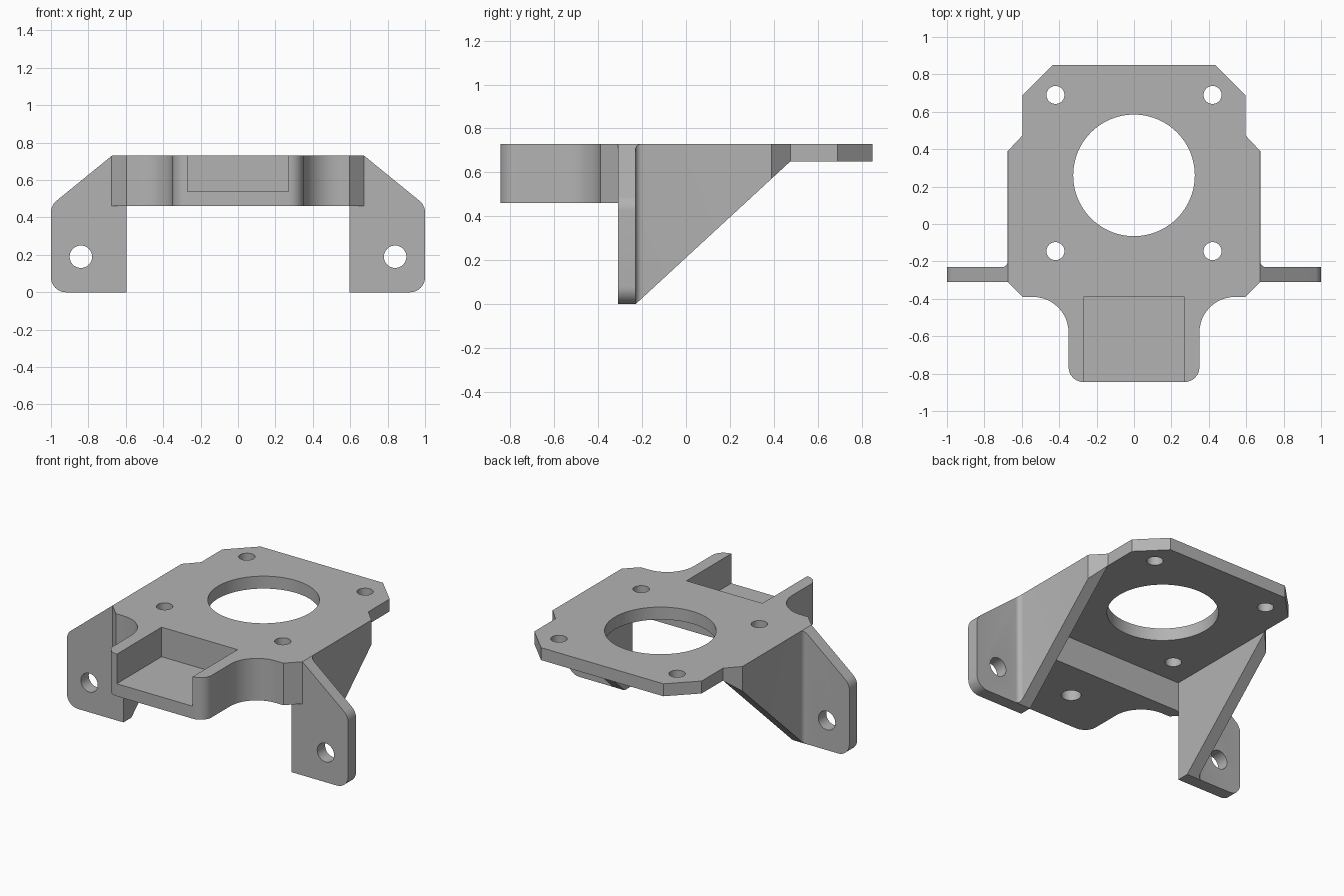
import bpy, bmesh
from math import cos, sin, pi, radians
from mathutils import Vector

cube = bpy.data.objects.get("Cube")
if cube:
    bpy.data.objects.remove(cube)

grey = bpy.data.materials.new("plain_grey")
grey.use_nodes = True
colour = (0.45, 0.45, 0.45, 1)
grey.diffuse_color = colour
grey.node_tree.nodes["Principled BSDF"].inputs["Base Color"].default_value = colour


def arc(cx, cy, r, start, end, steps=12):
    angles = [radians(start + (end - start) * i / steps) for i in range(steps + 1)]
    return [(cx + r * cos(a), cy + r * sin(a)) for a in angles]


def prism(name, points, axis, low, high):
    """Extrude a flat profile along an axis; the points hold the other two coordinates."""
    def place(p, d):
        return {"x": (d, p[0], p[1]), "y": (p[0], d, p[1]), "z": (p[0], p[1], d)}[axis]
    bm = bmesh.new()
    face = bm.faces.new([bm.verts.new(place(p, low)) for p in points])
    grown = bmesh.ops.extrude_face_region(bm, geom=[face])["geom"]
    shift = Vector(place((0, 0), high - low))
    bmesh.ops.translate(bm, vec=shift, verts=[v for v in grown if isinstance(v, bmesh.types.BMVert)])
    bmesh.ops.recalc_face_normals(bm, faces=bm.faces)
    mesh = bpy.data.meshes.new(name)
    bm.to_mesh(mesh)
    bm.free()
    mesh.materials.append(grey)
    obj = bpy.data.objects.new(name, mesh)
    bpy.context.collection.objects.link(obj)
    return obj


def circle(cx, cy, r, steps=48):
    return arc(cx, cy, r, 0, 360, steps)[:-1]


def cut(body, points, axis, low, high):
    cutter = prism("cutter", points, axis, low, high)
    cutter.hide_render = True
    mod = body.modifiers.new("cut", "BOOLEAN")
    mod.operation, mod.solver, mod.object = "DIFFERENCE", "EXACT", cutter
    bpy.context.view_layer.objects.active = body
    bpy.ops.object.modifier_apply(modifier=mod.name)
    bpy.data.objects.remove(cutter)


# Plan of the whole bracket: plate, side wings with fillets, and front arm
half = [(0.435, 0.85), (0.595, 0.69), (0.595, 0.475), (0.675, 0.39)]
half += arc(0.705, -0.20, 0.03, 180, 270, 6)
half += [(1.05, -0.23), (1.05, -0.31), (0.675, -0.31), (0.595, -0.39)]
half += arc(0.54, -0.58, 0.19, 90, 180)
half += arc(0.27, -0.765, 0.08, 0, -90, 8)
plan = half + [(-x, y) for x, y in reversed(half)]
body = prism("motor_bracket", plan, "z", 0, 0.73)

# Hollow below the plate, between the gussets
inner = 0.597
cut(body, [(-1, -0.1), (-1, 0.46), (-0.31, 0.46), (-0.31, 0.65), (1, 0.65), (1, -0.1)],
    "x", -inner, inner)
# Open space below the corners of the front arm
cut(body, [(-1, -0.1), (-1, 0.46), (-0.31, 0.46), (-0.31, -0.1)], "x", -1.2, 1.2)
# Sloping underside of the gussets
cut(body, [(-0.338, -0.1), (0.475, 0.65), (0.475, -0.1)], "x", -1.2, 1.2)

for side in (1, -1):
    # Sloped and rounded outer edge of each wing
    edge = [(0.65, 0.75)] + arc(0.92, 0.427, 0.08, 51, 0, 8)
    edge += arc(0.92, 0.08, 0.08, 0, -90, 8)
    edge += [(0.92, -0.1), (1.2, -0.1), (1.2, 0.75)]
    cut(body, [(side * x, z) for x, z in edge], "y", -1.2, 1.2)
    # Wing screw hole
    cut(body, circle(side * 0.84, 0.19, 0.06), "y", -0.5, 0)
    # Plate screw holes
    for y in (0.69, -0.145):
        cut(body, circle(side * 0.42, y, 0.048), "z", 0.55, 1)

# Round opening, front pocket and blind hole under the arm
cut(body, circle(0, 0.26, 0.325, 96), "z", 0.5, 1)
cut(body, [(-0.27, -1), (0.27, -1), (0.27, -0.39), (-0.27, -0.39)], "z", 0.54, 1)
cut(body, circle(0, -0.57, 0.058), "z", 0.3, 0.525)

bpy.ops.object.select_all(action="DESELECT")
body.select_set(True)
bpy.context.view_layer.objects.active = body
bpy.ops.object.shade_smooth_by_angle(angle=radians(30))
